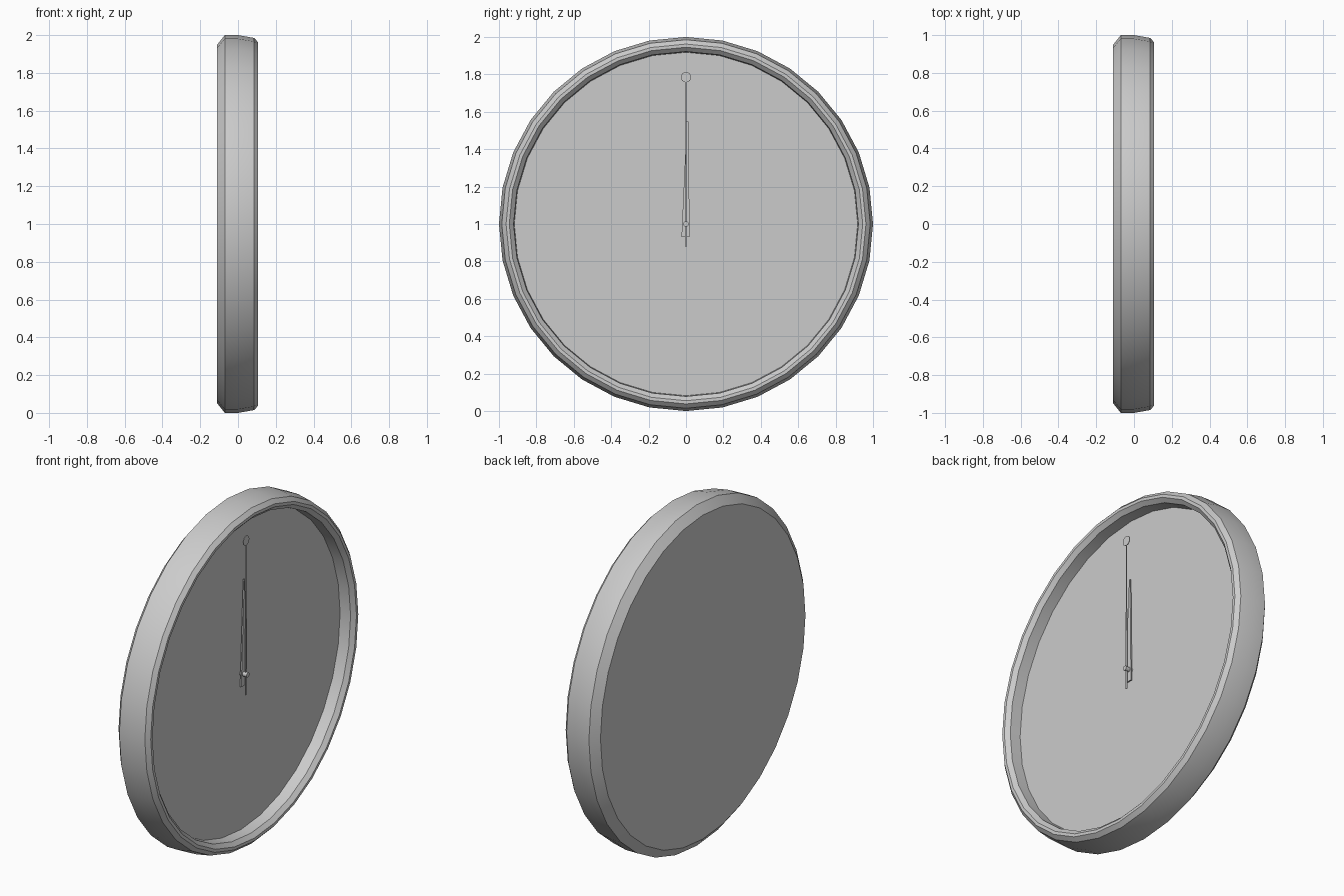
import bpy, bmesh, math

cube = bpy.data.objects.get("Cube")
if cube:
    bpy.data.objects.remove(cube)

SIDES = 32
CENTRE_Z = 1.0

grey = bpy.data.materials.new("plain grey")
grey.use_nodes = True
grey.diffuse_color = (0.6, 0.6, 0.6, 1)
grey.node_tree.nodes["Principled BSDF"].inputs["Base Color"].default_value = (0.6, 0.6, 0.6, 1)


def finish(name, bm, smooth_angle=None):
    bmesh.ops.recalc_face_normals(bm, faces=bm.faces)
    mesh = bpy.data.meshes.new(name)
    bm.to_mesh(mesh)
    bm.free()
    mesh.materials.append(grey)
    obj = bpy.data.objects.new(name, mesh)
    bpy.context.collection.objects.link(obj)
    if smooth_angle:
        bpy.ops.object.select_all(action="DESELECT")
        obj.select_set(True)
        bpy.context.view_layer.objects.active = obj
        bpy.ops.object.shade_smooth_by_angle(angle=math.radians(smooth_angle))
    return obj


def turned(name, profile, sides, z=CENTRE_Z, smooth_angle=None):
    """Turn (x, radius) points about the x axis and cap both ends."""
    bm = bmesh.new()
    rings = []
    for x, r in profile:
        angles = [2 * math.pi * i / sides for i in range(sides)]
        rings.append([bm.verts.new((x, r * math.cos(a), z + r * math.sin(a))) for a in angles])
    for a, b in zip(rings, rings[1:]):
        for i in range(sides):
            j = (i + 1) % sides
            bm.faces.new((a[i], a[j], b[j], b[i]))
    bm.faces.new(rings[0])
    bm.faces.new(rings[-1])
    return finish(name, bm, smooth_angle)


def plate(name, outline, x, depth):
    """Thicken a (y, z) outline along x."""
    bm = bmesh.new()
    face = bm.faces.new([bm.verts.new((x, y, z)) for y, z in outline])
    moved = bmesh.ops.extrude_face_region(bm, geom=[face])["geom"]
    bmesh.ops.translate(bm, vec=(depth, 0, 0),
                        verts=[v for v in moved if isinstance(v, bmesh.types.BMVert)])
    return finish(name, bm)


# Case: flat back, bevelled rim, inner wall and recessed dial in one shell
turned("clock_case", [(-0.11, 0.95), (-0.07, 1.0), (0.0, 1.0), (0.085, 0.985),
                      (0.107, 0.962), (0.107, 0.945), (0.085, 0.922), (0.02, 0.918)],
       SIDES, smooth_angle=35)

# Tapered main hand
plate("minute_hand", [(-0.024, 0.93), (0.02, 0.93), (0.012, 1.55), (0.004, 1.55)], 0.03, 0.008)

# Thin hand with a tail and a round tip
plate("second_hand", [(-0.006, 0.88), (0.006, 0.88), (0.002, 1.76), (-0.002, 1.76)], 0.05, 0.004)
turned("second_hand_tip", [(0.05, 0.028), (0.054, 0.028)], 16, z=1.785)

# Centre pin
turned("centre_pin", [(0.02, 0.014), (0.065, 0.014)], 12, smooth_angle=35)
